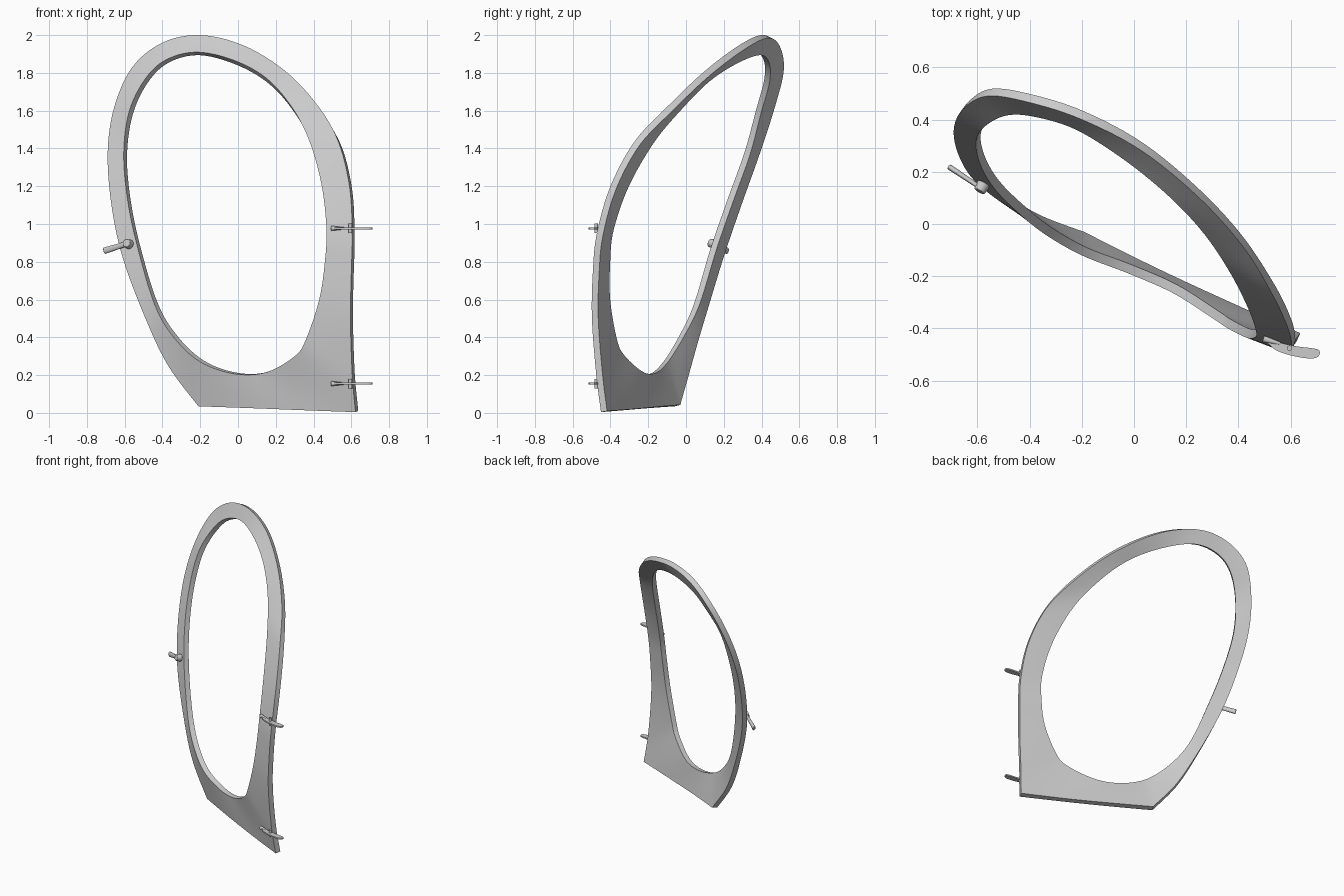
import bpy, bmesh, math
from mathutils import Vector, Matrix

if "Cube" in bpy.data.objects:
    bpy.data.objects.remove(bpy.data.objects["Cube"])

# Matching control points around the front face, starting at the lower right corner
OUTER = [(.622, -.45, .004), (.605, -.475, .2), (.595, -.498, .5), (.60, -.493, .75),
         (.605, -.472, .95), (.59, -.40, 1.2), (.53, -.27, 1.44), (.42, -.09, 1.63),
         (.25, .10, 1.81), (.03, .28, 1.945), (-.2, .40, 2.0), (-.4, .465, 1.96),
         (-.56, .49, 1.83), (-.655, .44, 1.62), (-.69, .36, 1.38), (-.67, .26, 1.1),
         (-.61, .165, .82), (-.49, .07, .5), (-.37, 0, .25), (-.21, -.06, .035),
         (.07, -.2, .025), (.35, -.33, .014)]
INNER = [(.3, -.36, .3), (.36, -.4, .39), (.43, -.435, .6), (.46, -.435, .8),
         (.468, -.415, .98), (.44, -.33, 1.22), (.37, -.19, 1.46), (.27, -.04, 1.64),
         (.14, .1, 1.78), (-.03, .24, 1.87), (-.22, .36, 1.91), (-.38, .41, 1.87),
         (-.49, .415, 1.77), (-.575, .37, 1.6), (-.605, .31, 1.38), (-.585, .22, 1.13),
         (-.53, .13, .87), (-.44, .04, .57), (-.34, -.04, .4), (-.2, -.12, .27),
         (-.02, -.19, .207), (.15, -.265, .215)]


def spline(pts, corners=(), steps=6):
    """Closed smooth curve through the points, with sharp corners where asked."""
    p = [Vector(v) for v in pts]
    n, out = len(p), []
    for i in range(n):
        j = (i + 1) % n
        a = p[i] if i in corners else p[i - 1]
        d = p[j] if j in corners else p[(j + 1) % n]
        m0, m1 = (p[j] - a) / 2, (d - p[i]) / 2
        for s in range(steps):
            t = s / steps
            out.append((2*t**3 - 3*t*t + 1) * p[i] + (t**3 - 2*t*t + t) * m0
                       + (3*t*t - 2*t**3) * p[j] + (t**3 - t*t) * m1)
    return out


def finish(bm, name, bevel=0):
    mesh = bpy.data.meshes.new(name)
    bm.to_mesh(mesh)
    bm.free()
    ob = bpy.data.objects.new(name, mesh)
    bpy.context.collection.objects.link(ob)
    if bevel:
        m = ob.modifiers.new("Bevel", 'BEVEL')
        m.width, m.segments = bevel, 2
    bpy.ops.object.select_all(action='DESELECT')
    ob.select_set(True)
    bpy.context.view_layer.objects.active = ob
    bpy.ops.object.shade_smooth_by_angle(angle=math.radians(35))
    return ob


def slab(name, outline, z, thick):
    """Flat plate from an xy outline."""
    bm = bmesh.new()
    f = bm.faces.new([bm.verts.new((v[0], v[1], z - thick / 2)) for v in outline])
    top = bmesh.ops.extrude_face_region(bm, geom=[f])['geom']
    bmesh.ops.translate(bm, vec=(0, 0, thick),
                        verts=[v for v in top if isinstance(v, bmesh.types.BMVert)])
    bmesh.ops.recalc_face_normals(bm, faces=bm.faces)
    return finish(bm, name)


def rod(name, a, b, r1, r2, flat=1.0, bevel=0):
    """Tapered rod between two points, optionally flattened."""
    a, b = Vector(a), Vector(b)
    bm = bmesh.new()
    bmesh.ops.create_cone(bm, cap_ends=True, segments=16, radius1=r1, radius2=r2,
                          depth=(b - a).length)
    mat = Matrix.Translation((a + b) / 2) @ (b - a).to_track_quat('Z', 'Y').to_matrix().to_4x4()
    bmesh.ops.transform(bm, matrix=mat @ Matrix.Diagonal((flat, 1, 1, 1)), verts=bm.verts)
    return finish(bm, name, bevel)


# Curved door frame: rings lofted from the outer edge to the opening
outer, inner = spline(OUTER, (0, 19)), spline(INNER)
bm = bmesh.new()
rings = [[bm.verts.new(o.lerp(i, k / 4)) for o, i in zip(outer, inner)] for k in range(5)]
n = len(outer)
for r0, r1 in zip(rings, rings[1:]):
    for i in range(n):
        j = (i + 1) % n
        bm.faces.new((r0[i], r0[j], r1[j], r1[i]))
frame = finish(bm, "door_frame")
sol = frame.modifiers.new("Thickness", 'SOLIDIFY')
sol.thickness, sol.offset = .036, -1
bpy.ops.object.modifier_apply(modifier="Thickness")
bpy.ops.object.shade_smooth_by_angle(angle=math.radians(35))

# Hinges on the right edge: leaf-shaped blade, end pin and pivot
LEAF = [(.49, -.438), (.55, -.452), (.62, -.468), (.685, -.476), (.71, -.485),
        (.705, -.508), (.67, -.515), (.60, -.503), (.545, -.484), (.51, -.455)]
for label, z in (("upper", .977), ("lower", .155)):
    slab(f"{label}_hinge_blade", spline(LEAF, steps=3), z, .010)
    rod(f"{label}_hinge_pin", (.495, -.44, z), (.56, -.458, z), .013, .006)
    rod(f"{label}_hinge_pivot", (.595, -.475, z - .025), (.595, -.475, z + .025), .010, .010)

# Latch handle on the left edge
rod("latch_pivot", (-.575, .155, .892), (-.592, .125, .900), .026, .022, bevel=.003)
rod("latch_handle", (-.585, .137, .897), (-.708, .219, .858), .014, .018, flat=.6, bevel=.004)
